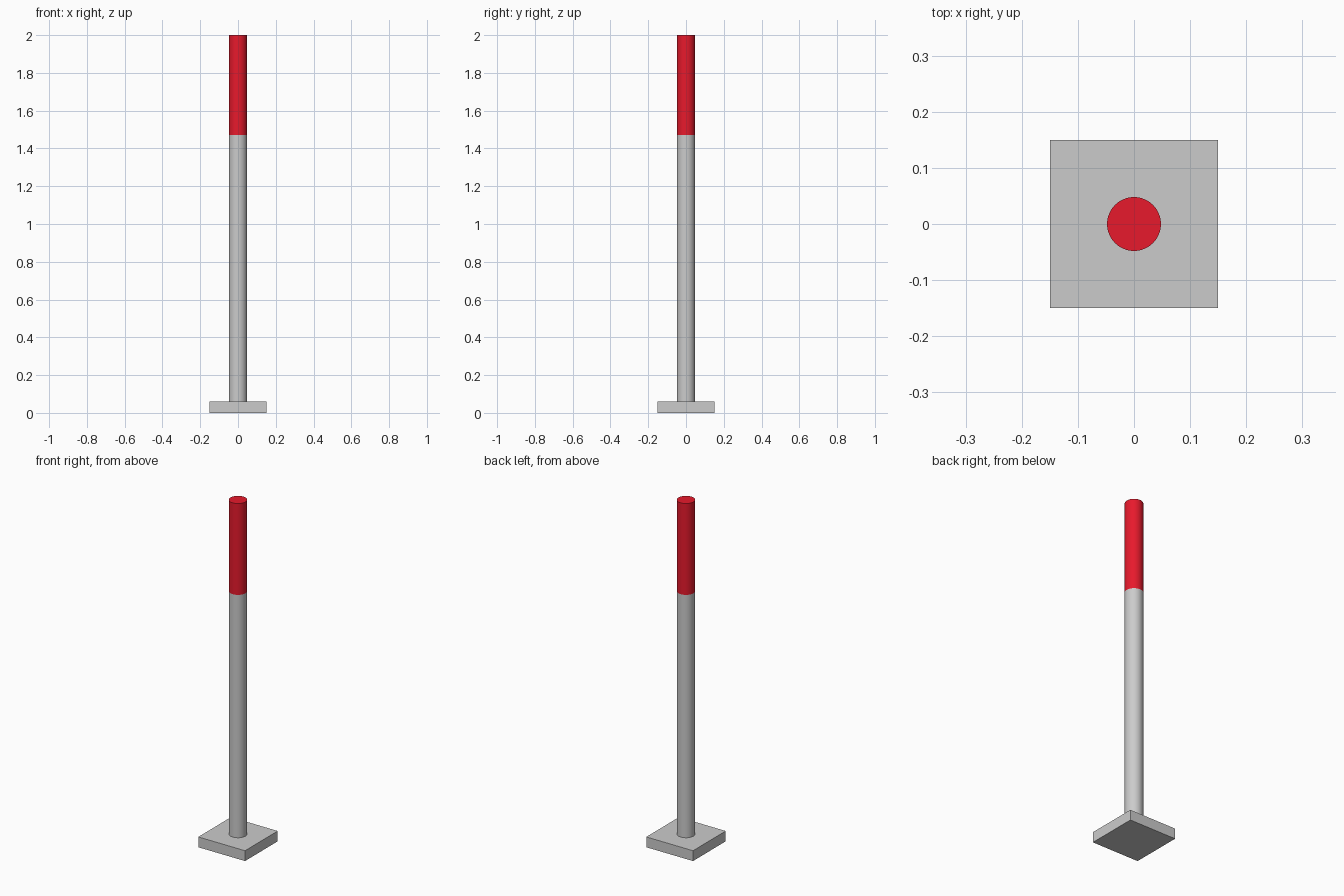
import bpy, math

if "Cube" in bpy.data.objects:
    bpy.data.objects.remove(bpy.data.objects["Cube"])

BASE_SIZE, BASE_TOP = 0.30, 0.06
RADIUS, BAND_BOTTOM, TOP = 0.048, 1.47, 2.0


def rod(name, z0, z1):
    """Smooth upright cylinder between two heights."""
    bpy.ops.mesh.primitive_cylinder_add(
        vertices=48, radius=RADIUS, depth=z1 - z0, location=(0, 0, (z0 + z1) / 2))
    ob = bpy.context.object
    ob.name = name
    bpy.ops.object.shade_smooth_by_angle(angle=math.radians(40))
    return ob


# Square foot plate
bpy.ops.mesh.primitive_cube_add(size=1, location=(0, 0, BASE_TOP / 2))
base = bpy.context.object
base.name = "base_plate"
base.scale = (BASE_SIZE, BASE_SIZE, BASE_TOP)
bpy.ops.object.transform_apply(location=False, rotation=False, scale=True)

# Grey post
rod("post", BASE_TOP, BAND_BOTTOM)

# Red upper section
red = bpy.data.materials.new("red_paint")
red.diffuse_color = (0.8, 0.01, 0.025, 1)
red.use_nodes = True
red.node_tree.nodes["Principled BSDF"].inputs["Base Color"].default_value = red.diffuse_color
top = rod("red_top_section", BAND_BOTTOM, TOP)
top.data.materials.append(red)
